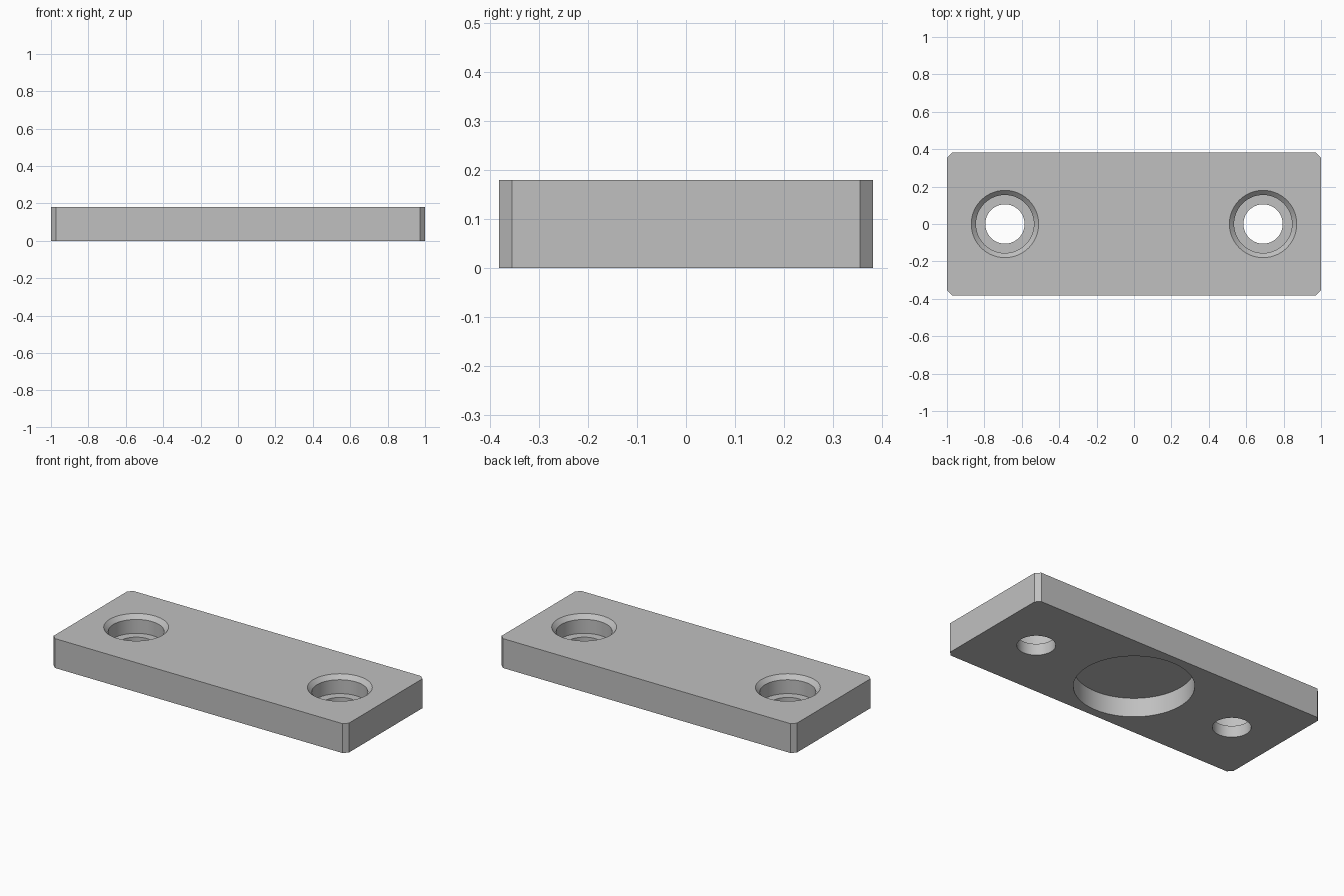
import bpy, bmesh, math
from mathutils import Vector

LENGTH, DEPTH, HEIGHT = 2.0, 0.762, 0.18
CHAMFER = 0.026
HOLE_X = 0.69
SEGMENTS = 96

cube = bpy.data.objects.get("Cube")
if cube:
    bpy.data.objects.remove(cube, do_unlink=True)

grey = bpy.data.materials.new("light grey")
grey.use_nodes = True
colour = (0.53, 0.53, 0.53, 1)
grey.diffuse_color = colour
grey.node_tree.nodes["Principled BSDF"].inputs["Base Color"].default_value = colour


def add_object(name, bm):
    bmesh.ops.recalc_face_normals(bm, faces=bm.faces)
    mesh = bpy.data.meshes.new(name)
    bm.to_mesh(mesh)
    bm.free()
    mesh.materials.append(grey)
    obj = bpy.data.objects.new(name, mesh)
    bpy.context.collection.objects.link(obj)
    return obj


def turned_cutter(name, profile, x):
    """Closed solid turned around a vertical axis from (radius, z) points."""
    bm = bmesh.new()
    rings = []
    for radius, z in profile:
        angles = (math.tau * i / SEGMENTS for i in range(SEGMENTS))
        rings.append([bm.verts.new((x + radius * math.cos(a), radius * math.sin(a), z))
                      for a in angles])
    for low, high in zip(rings, rings[1:]):
        for i in range(SEGMENTS):
            j = (i + 1) % SEGMENTS
            bm.faces.new((low[i], low[j], high[j], high[i]))
    bm.faces.new(rings[0])
    bm.faces.new(rings[-1])
    obj = add_object(name, bm)
    obj.hide_render = True
    return obj


# Plate with chamfered upright corners
bm = bmesh.new()
bmesh.ops.create_cube(bm, size=1)
bmesh.ops.scale(bm, vec=Vector((LENGTH, DEPTH, HEIGHT)), verts=bm.verts)
bmesh.ops.translate(bm, vec=Vector((0, 0, HEIGHT / 2)), verts=bm.verts)
upright = [e for e in bm.edges if abs(e.verts[0].co.z - e.verts[1].co.z) > HEIGHT / 2]
bmesh.ops.bevel(bm, geom=upright, offset=CHAMFER, segments=1, affect='EDGES')
plate = add_object("mounting_plate", bm)

# Counterbored screw holes with a chamfered rim, and the round pocket underneath
screw_profile = [(0.105, -0.1), (0.105, 0.07), (0.155, 0.07),
                 (0.155, HEIGHT - 0.025), (0.18, HEIGHT), (0.18, HEIGHT + 0.1)]
pocket_profile = [(0.328, -0.1), (0.328, 0.115)]
cutters = [turned_cutter("left_screw_hole_cutter", screw_profile, HOLE_X),
           turned_cutter("right_screw_hole_cutter", screw_profile, -HOLE_X),
           turned_cutter("pocket_cutter", pocket_profile, 0)]

bpy.ops.object.select_all(action='DESELECT')
bpy.context.view_layer.objects.active = plate
plate.select_set(True)
for cutter in cutters:
    cut = plate.modifiers.new(cutter.name, 'BOOLEAN')
    cut.operation = 'DIFFERENCE'
    cut.solver = 'EXACT'
    cut.object = cutter
    bpy.ops.object.modifier_apply(modifier=cut.name)
    bpy.data.objects.remove(cutter, do_unlink=True)

bpy.ops.object.shade_smooth_by_angle(angle=math.radians(30))
